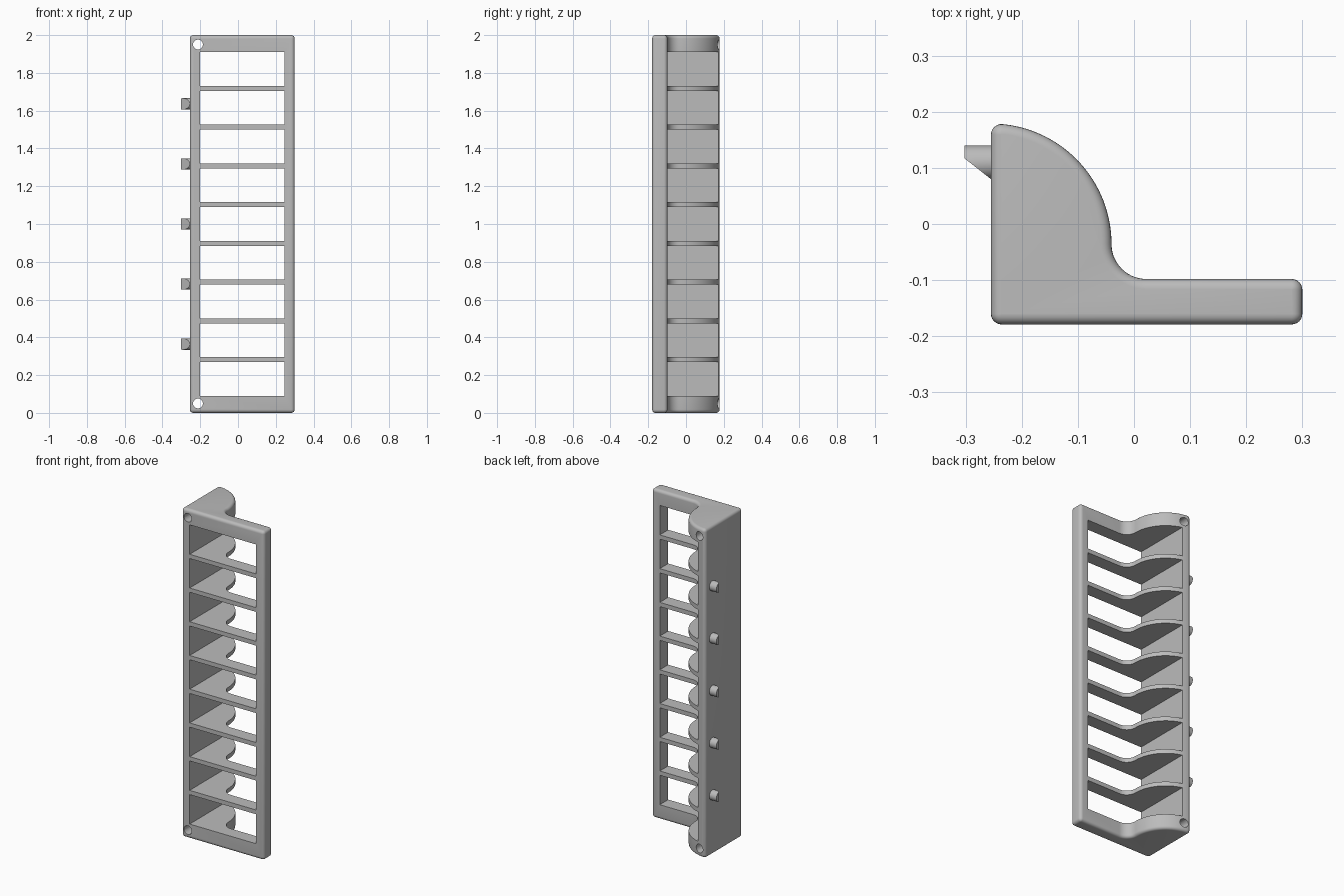
import bpy, bmesh
from math import sin, cos, pi, radians, sqrt, atan2
from mathutils import Matrix, Vector

if "Cube" in bpy.data.objects:
    bpy.data.objects.remove(bpy.data.objects["Cube"])

HEIGHT, LEFT, RIGHT, DEPTH = 2.0, -0.255, 0.30, 0.179
ROUND = 0.019                      # corner rounding
EDGE = 0.018                       # rounding of the top and bottom rims
ARC_R, COVE_R = 0.215, 0.062       # large back curve and the cove below it
ARC_Y = DEPTH - ARC_R
PLATE_Y = ARC_Y - COVE_R           # back of the thin plate

grey = bpy.data.materials.new("grey plastic")
grey.use_nodes = True
colour = (0.5, 0.5, 0.5, 1)
grey.diffuse_color = colour
grey.node_tree.nodes["Principled BSDF"].inputs["Base Color"].default_value = colour


def make_object(name, bm):
    bmesh.ops.recalc_face_normals(bm, faces=bm.faces[:])
    mesh = bpy.data.meshes.new(name)
    bm.to_mesh(mesh)
    bm.free()
    mesh.materials.append(grey)
    obj = bpy.data.objects.new(name, mesh)
    bpy.context.collection.objects.link(obj)
    return obj


def activate(obj):
    bpy.ops.object.select_all(action='DESELECT')
    obj.select_set(True)
    bpy.context.view_layer.objects.active = obj


def smooth(obj):
    activate(obj)
    bpy.ops.object.shade_smooth_by_angle(angle=radians(30))


def arc(cx, cy, r, a0, a1, steps, skip=0):
    angles = [a0 + (a1 - a0) * i / steps for i in range(skip, steps + 1)]
    return [(cx + r * cos(a), cy + r * sin(a)) for a in angles]


def outline(inset):
    """Plan outline of the body, moved inwards by inset."""
    r = ROUND - inset
    rise = sqrt((ARC_R - ROUND) ** 2 - ROUND ** 2)
    meet = atan2(rise, ROUND)
    xl, xr, yf = LEFT + ROUND, RIGHT - ROUND, -DEPTH + ROUND
    return (arc(xr, yf, r, -pi / 2, 0, 6)
            + arc(xr, PLATE_Y - ROUND, r, 0, pi / 2, 6)
            + arc(LEFT + ARC_R + COVE_R, ARC_Y, COVE_R + inset, 1.5 * pi, pi, 14)
            + arc(LEFT, ARC_Y, ARC_R - inset, 0, meet, 28, 1)
            + arc(xl, ARC_Y + rise, r, meet, pi, 6, 1)
            + arc(xl, yf, r, pi, 1.5 * pi, 6))


# Body: outline lofted upwards with rounded rims
steps = 5
lower = [(EDGE * (1 - sin(a)), EDGE * (1 - cos(a)))
         for a in (i * pi / 2 / steps for i in range(steps + 1))]
levels = [(d, z) for z, d in [(z, d) for d, z in lower]]
levels += [(d, HEIGHT - z) for d, z in reversed(levels)]
bm = bmesh.new()
rings = [[bm.verts.new((x, y, z)) for x, y in outline(d)] for d, z in levels]
for low, high in zip(rings, rings[1:]):
    for i in range(len(low)):
        j = (i + 1) % len(low)
        bm.faces.new((low[i], low[j], high[j], high[i]))
bm.faces.new(rings[0])
bm.faces.new(rings[-1])
body = make_object("rack_body", bm)

# Cutter: nine openings between the shelves and two screw holes
OPENINGS, SHELF, RIM = 9, 0.026, 0.09
opening = (HEIGHT - 2 * RIM - (OPENINGS - 1) * SHELF) / OPENINGS
x0, x1 = -0.20, 0.245
bm = bmesh.new()
for i in range(OPENINGS):
    z = RIM + opening / 2 + i * (opening + SHELF)
    bmesh.ops.create_cube(bm, size=1, matrix=Matrix.Translation(((x0 + x1) / 2, 0, z))
                          @ Matrix.Diagonal((x1 - x0, 1, opening, 1)))
for z in (0.05, HEIGHT - 0.05):
    bmesh.ops.create_cone(bm, cap_ends=True, segments=32, radius1=0.026, radius2=0.026,
                          depth=1, matrix=Matrix.Translation((-0.212, 0, z))
                          @ Matrix.Rotation(pi / 2, 4, 'X'))
cutter = make_object("opening_cutter", bm)
cutter.hide_render = True

cut = body.modifiers.new("openings", 'BOOLEAN')
cut.operation = 'DIFFERENCE'
cut.solver = 'EXACT'
cut.object = cutter
activate(body)
bpy.ops.object.modifier_apply(modifier=cut.name)
bpy.data.objects.remove(cutter)
smooth(body)

# Pegs: short round studs with a sloping front
PEG_R, PEG_Y, TIP = 0.03, 0.11, -0.302
INNER = LEFT + 0.01
for i in range(5):
    z = HEIGHT / 2 + (i - 2) * 0.318
    bm = bmesh.new()
    bmesh.ops.create_cone(bm, cap_ends=True, segments=32, radius1=PEG_R, radius2=PEG_R,
                          depth=INNER - TIP,
                          matrix=Matrix.Translation(((INNER + TIP) / 2, PEG_Y, z))
                          @ Matrix.Rotation(pi / 2, 4, 'Y'))
    root = Vector((LEFT, PEG_Y - PEG_R, z))
    slope = Vector((TIP, 0.117, z)) - root
    normal = Vector((-slope.y, slope.x, 0))
    result = bmesh.ops.bisect_plane(bm, geom=bm.verts[:] + bm.edges[:] + bm.faces[:],
                                    plane_co=root, plane_no=normal, clear_outer=True)
    rim = [e for e in result["geom_cut"] if isinstance(e, bmesh.types.BMEdge)]
    bmesh.ops.holes_fill(bm, edges=[e for e in bm.edges if e.is_boundary] or rim)
    smooth(make_object(f"peg_{i + 1}", bm))
